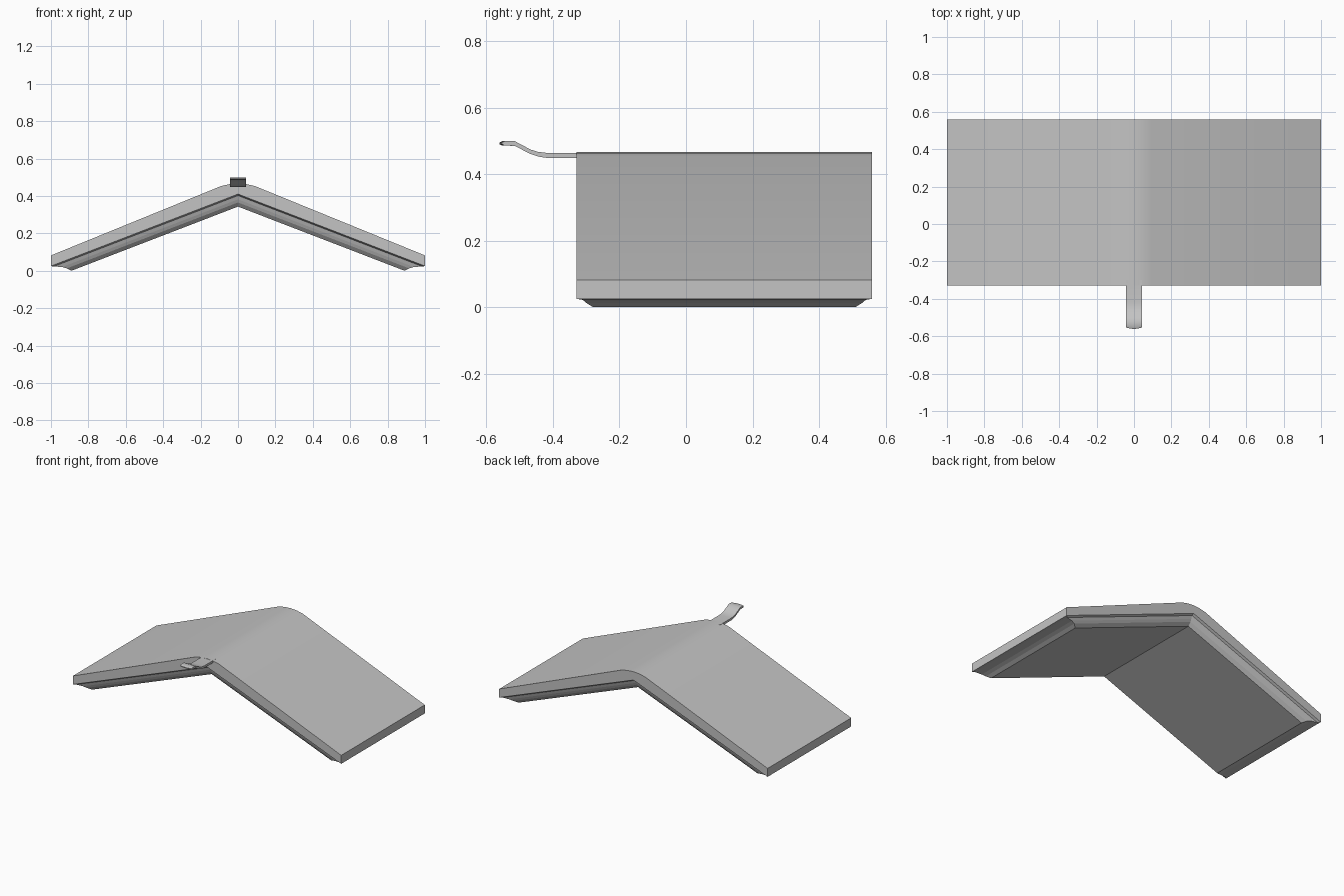
import bpy
import bmesh
import math

cube = bpy.data.objects.get("Cube")
if cube:
    bpy.data.objects.remove(cube, do_unlink=True)

grey = bpy.data.materials.new("plain grey")
grey.use_nodes = True
COLOUR = (0.55, 0.55, 0.55, 1)
grey.diffuse_color = COLOUR
grey.node_tree.nodes["Principled BSDF"].inputs["Base Color"].default_value = COLOUR

FRONT, BACK = -0.33, 0.56


def loft(name, rings, cap_start=True, cap_end=True, angle=30):
    """Join equal-length closed rings of points with quads."""
    bm = bmesh.new()
    loops = [[bm.verts.new(p) for p in ring] for ring in rings]
    n = len(loops[0])
    for a, b in zip(loops, loops[1:]):
        for i in range(n):
            j = (i + 1) % n
            bm.faces.new((a[i], a[j], b[j], b[i]))
    if cap_start:
        bm.faces.new(loops[0])
    if cap_end:
        bm.faces.new(loops[-1])
    bmesh.ops.recalc_face_normals(bm, faces=bm.faces)
    mesh = bpy.data.meshes.new(name)
    bm.to_mesh(mesh)
    bm.free()
    mesh.materials.append(grey)
    obj = bpy.data.objects.new(name, mesh)
    bpy.context.collection.objects.link(obj)
    bpy.ops.object.select_all(action='DESELECT')
    obj.select_set(True)
    bpy.context.view_layer.objects.active = obj
    bpy.ops.object.shade_smooth_by_angle(angle=math.radians(angle))
    return obj


def underside(x):
    return 0.41 - 0.385 * abs(x)


# Bent slab with a rounded ridge
half = [(1, 0.082), (0.09, 0.453), (0.045, 0.463)]
profile = half + [(0, 0.466)] + [(-x, z) for x, z in reversed(half)]
profile += [(x, underside(x)) for x in (-1, 0, 1)]
loft("roof_slab", [[(x, y, z) for x, z in profile] for y in (FRONT, BACK)])

# Stepped moulding under the slab: depth, inset along x, inset along y
steps = [(0, 0, 0), (0.008, 0.015, 0.015), (0.028, 0.06, 0.022),
         (0.045, 0.085, 0.03), (0.067, 0.11, 0.05)]
rings = []
for depth, inset_x, inset_y in steps:
    w = 1 - inset_x
    front = [(x, FRONT + inset_y, underside(x) - depth) for x in (-w, 0, w)]
    back = [(x, BACK - inset_y, underside(x) - depth) for x in (w, 0, -w)]
    rings.append(front + back)
moulding = loft("underside_moulding", rings, cap_start=False, cap_end=False)

# Two flat panels closing the moulding at the bottom
bm = bmesh.new()
bm.from_mesh(moulding.data)
bm.verts.ensure_lookup_table()
v = bm.verts[-6:]
for ids in ((0, 1, 4, 5), (1, 2, 3, 4)):
    bm.faces.new([v[i] for i in ids])
bmesh.ops.recalc_face_normals(bm, faces=bm.faces)
for f in bm.faces:
    f.smooth = False
if sum(f.normal.z * f.calc_area() for f in bm.faces) > 0:
    bmesh.ops.reverse_faces(bm, faces=bm.faces)
bm.to_mesh(moulding.data)
bm.free()

# Curved tongue at the front of the ridge: y, top z, bottom z
path = [(-0.3, 0.464, 0.449), (-0.42, 0.464, 0.449), (-0.445, 0.467, 0.453),
        (-0.468, 0.474, 0.461), (-0.492, 0.487, 0.473), (-0.515, 0.499, 0.485),
        (-0.545, 0.499, 0.486), (-0.553, 0.495, 0.49)]
columns = [-0.043, -0.022, 0, 0.022, 0.043]
rings = []
for y, top, bottom in path:
    bulge = 0.008 if y < -0.54 else 0  # rounded tip
    row = [(x, y - bulge * (1 - (x / 0.043) ** 2)) for x in columns]
    rings.append([(x, yy, top) for x, yy in row]
                 + [(x, yy, bottom) for x, yy in reversed(row)])
loft("ridge_tongue", rings, angle=40)
